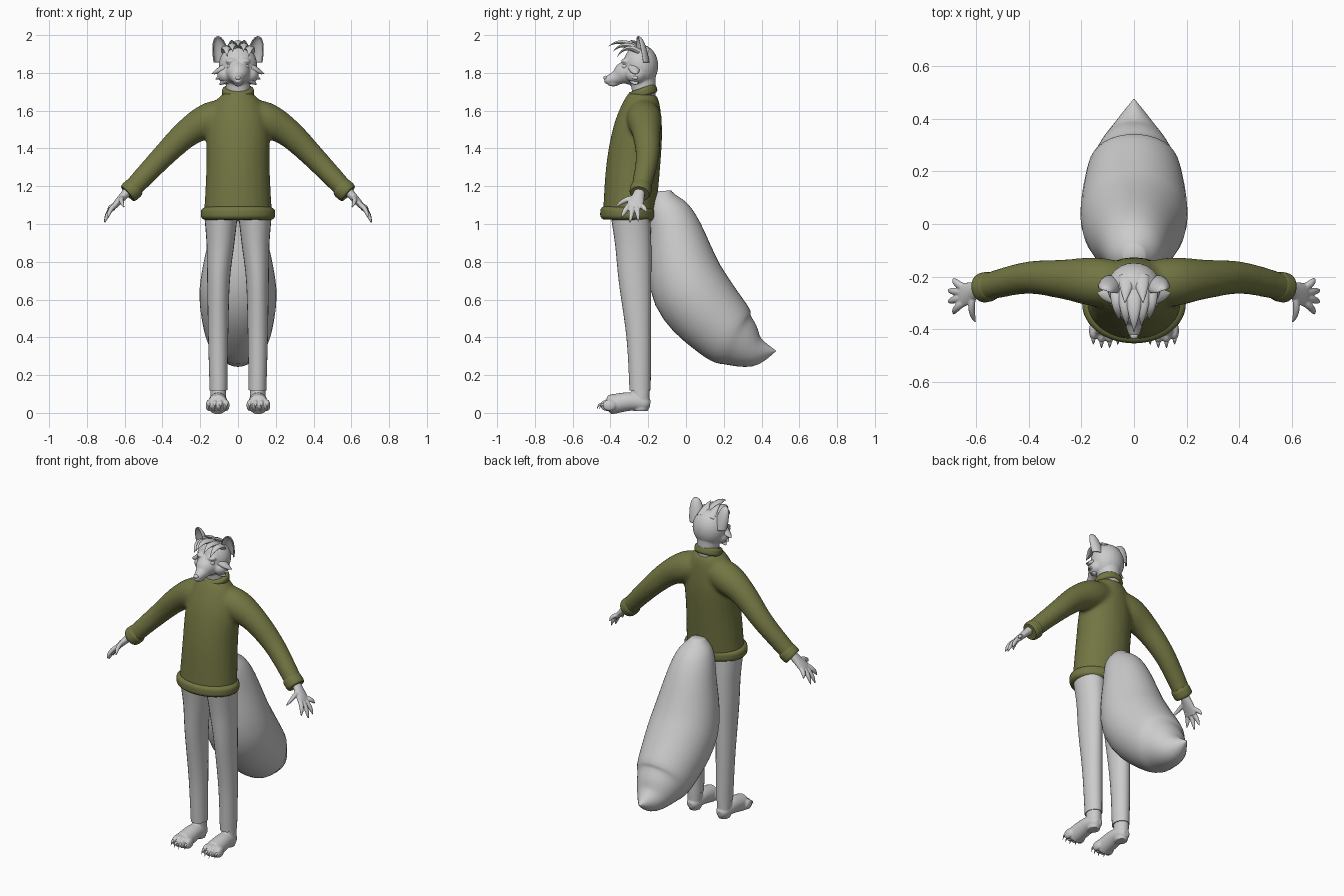
import bpy, bmesh, math
from mathutils import Vector, Matrix

cube = bpy.data.objects.get("Cube")
if cube:
    bpy.data.objects.remove(cube)


def make_material(name, red, green, blue):
    material = bpy.data.materials.new(name)
    material.use_nodes = True
    colour = (red, green, blue, 1)
    material.diffuse_color = colour
    material.node_tree.nodes["Principled BSDF"].inputs["Base Color"].default_value = colour
    return material


GREY = make_material("light grey", .6, .6, .6)
OLIVE = make_material("olive wool", .17, .18, .055)
ACROSS, DEEP = Vector((1, 0, 0)), Vector((0, 1, 0))
SIDES = (-1, 1)


def spline(points, steps=5):
    """Catmull-Rom curve through tuples of equal length."""
    padded = [points[0], *points, points[-1]]
    curve = []
    for before, start, end, after in zip(padded, padded[1:], padded[2:], padded[3:]):
        for step in range(steps):
            t = step / steps
            hermite = []
            for o, p, q, r in zip(before, start, end, after):
                leave, arrive = (q - o) / 2, (r - p) / 2
                bend = q - p
                hermite.append(p + t * (leave + t * (3 * bend - 2 * leave - arrive
                                                     + t * (leave + arrive - 2 * bend))))
            curve.append(hermite)
    return curve + [list(points[-1])]


def sweep(bm, points, ref=ACROSS, sides=24):
    """Closed tube; each point is x, y, z, half width along ref, half depth."""
    centres = [Vector(point[:3]) for point in points]
    last = len(points) - 1
    rows = []
    for i, (centre, point) in enumerate(zip(centres, points)):
        tangent = (centres[min(i + 1, last)] - centres[max(i - 1, 0)]).normalized()
        wide = (ref - tangent * ref.dot(tangent)).normalized()
        deep = tangent.cross(wide) * point[-1]
        wide = wide * point[3]
        angles = [math.tau * k / sides for k in range(sides)]
        rows.append([bm.verts.new(centre + wide * math.cos(a) + deep * math.sin(a)) for a in angles])
    for low, high in zip(rows, rows[1:]):
        for k in range(sides):
            bm.faces.new((low[k - 1], low[k], high[k], high[k - 1]))
    bm.faces.new(rows[0])
    bm.faces.new(rows[-1])


def tube(bm, points, ref=ACROSS, sides=24):
    sweep(bm, spline(points), ref, sides)


def spike(bm, root, middle, tip, radius, power=1.5, flat=.5, ref=ACROSS):
    """Bent, tapering lock, finger or claw."""
    root, middle, tip = Vector(root), Vector(middle), Vector(tip)
    points = []
    for step in range(9):
        t = step / 8
        centre = root.lerp(middle, t).lerp(middle.lerp(tip, t), t)
        width = max(radius * (1 - t ** power), .001)
        points.append((*centre, width, width * flat))
    sweep(bm, points, ref, sides=12)


def band(bm, start, end, wide, deep, ref=ACROSS):
    """Knitted cuff with a rounded, bulging profile."""
    start, end = Vector(start), Vector(end)
    points = []
    for step in range(11):
        t = step / 5 - 1
        bulge = 1 - t ** 4 / 8
        points.append((*start.lerp(end, step / 10), wide * bulge, deep * bulge))
    sweep(bm, points, ref, sides=48)


def ball(bm, centre, radii):
    shape = Matrix.Translation(centre) @ Matrix.Diagonal((*radii, 1))
    bmesh.ops.create_uvsphere(bm, u_segments=24, v_segments=16, radius=1, matrix=shape)


def finish(bm, name, material, voxel=0, soften=0, mirror=False):
    bmesh.ops.recalc_face_normals(bm, faces=bm.faces)
    mesh = bpy.data.meshes.new(name)
    bm.to_mesh(mesh)
    bm.free()
    mesh.materials.append(material)
    part = bpy.data.objects.new(name, mesh)
    bpy.context.collection.objects.link(part)
    bpy.ops.object.select_all(action="DESELECT")
    part.select_set(True)
    bpy.context.view_layer.objects.active = part
    bpy.ops.object.shade_smooth_by_angle(angle=math.radians(50))
    if mirror:
        part.modifiers.new("Mirror", "MIRROR").use_mirror_merge = False
    if voxel:
        fuse = part.modifiers.new("Fuse", "REMESH")
        fuse.mode, fuse.voxel_size, fuse.use_smooth_shade = "VOXEL", voxel, True
        part.modifiers.new("Soften", "SMOOTH").iterations = soften
    return part


# Sweater: torso and both sleeves fused
bm = bmesh.new()
tube(bm, [(0, -.3, 1.05, .18, .14), (0, -.28, 1.3, .168, .143), (0, -.255, 1.5, .166, .13),
          (0, -.235, 1.63, .13, .1), (0, -.227, 1.69, .08, .074)])
for s in SIDES:
    tube(bm, [(s * .04, -.23, 1.58, .085), (s * .15, -.22, 1.55, .093), (s * .27, -.21, 1.48, .075),
              (s * .41, -.205, 1.345, .061), (s * .575, -.243, 1.17, .051)], DEEP)
finish(bm, "sweater", OLIVE, voxel=.011, soften=8)

# Ribbed bands
bm = bmesh.new()
band(bm, (0, -.305, 1.02), (0, -.303, 1.09), .197, .15)
finish(bm, "sweater_hem", OLIVE)
bm = bmesh.new()
band(bm, (0, -.22, 1.675), (0, -.236, 1.72), .085, .077)
finish(bm, "collar", OLIVE)
bm = bmesh.new()
band(bm, (.54, -.235, 1.2), (.585, -.245, 1.16), .057, .057, DEEP)
finish(bm, "cuff", OLIVE, mirror=True)

# Trouser legs
bm = bmesh.new()
tube(bm, [(.09, -.295, 1.06, .09, .105), (.093, -.28, .9, .074, .096), (.103, -.27, .7, .06, .086),
          (.105, -.25, .4, .053, .065), (.103, -.243, .12, .047, .056)])
finish(bm, "trouser_leg", GREY, mirror=True)

# Feet: ankle, sole and four toes with claws
bm = bmesh.new()
claws = bmesh.new()
tube(bm, [(.104, -.24, .16, .042, .049), (.104, -.24, .06, .041, .047), (.104, -.24, .01, .034, .038)])
tube(bm, [(.104, -.19, .045, .02), (.104, -.22, .05, .04), (.106, -.3, .06, .049, .05),
          (.108, -.42, .04, .053, .026)])
for toe in (-1.5, -.5, .5, 1.5):
    x, y = .108 + toe * .031, abs(toe) * .013 - .425
    ball(bm, (x, y, .04), (.0165, .036, .03))
    spike(claws, (x, y - .02, .045), (x, y - .045, .05), (x, y - .053, .02), .009, flat=1)
finish(bm, "foot", GREY, voxel=.005, soften=2, mirror=True)
finish(claws, "toe_claws", GREY, mirror=True)

# Hands: palm, four fanned fingers and thumb
bm = bmesh.new()
tube(bm, [(.565, -.243, 1.19, .03, .027), (.6, -.25, 1.155, .031, .023),
          (.65, -.27, 1.1, .045, .016), (.664, -.274, 1.075, .034, .009)], DEEP)
for finger in (-1.5, -.5, .5, 1.5):
    fan = finger * finger
    root = Vector((.65, -.27 - finger * .02, 1.1))
    tip = Vector((.71 - fan * .01, -.275 - finger * .046, 1 + fan * .02 - finger * .01))
    knuckle = root.lerp(tip, .5) + Vector((.015, 0, .012))
    spike(bm, root, knuckle, tip, .0145, power=4, flat=.9, ref=DEEP)
spike(bm, (.61, -.265, 1.14), (.63, -.33, 1.135), (.6, -.378, 1.083), .0145, power=4, flat=.9, ref=DEEP)
finish(bm, "hand", GREY, voxel=.004, soften=1, mirror=True)

# Tail
bm = bmesh.new()
tube(bm, [(0, -.12, 1.175, .04), (0, -.11, 1.1, .1), (0, -.06, .96, .145), (0, .02, .66, .203),
          (0, .195, .445, .18), (0, .28, .375, .14), (0, .37, .33, .085), (0, .476, .328, .002)], sides=40)
finish(bm, "tail", GREY)

# Head: skull, neck, muzzle, chin, cheeks and brows fused
bm = bmesh.new()
ball(bm, (0, -.24, 1.838), (.102, .093, .112))
tube(bm, [(0, -.22, 1.66, .06), (0, -.23, 1.8, .07)])
tube(bm, [(0, -.27, 1.81, .077), (0, -.33, 1.796, .06), (0, -.37, 1.775, .038),
          (0, -.42, 1.762, .021), (0, -.432, 1.762, .01)])
ball(bm, (0, -.385, 1.742), (.02, .032, .014))
for s in SIDES:
    ball(bm, (s * .062, -.265, 1.79), (.048, .055, .045))
    ball(bm, (s * .034, -.318, 1.862), (.032, .026, .016))
finish(bm, "head", GREY, voxel=.006, soften=3)

# Face details
bm = bmesh.new()
ball(bm, (0, -.425, 1.774), (.016, .013, .011))
finish(bm, "nose", GREY)
bm = bmesh.new()
ball(bm, (.041, -.322, 1.833), (.018, .018, .015))
finish(bm, "eye", GREY, mirror=True)
bm = bmesh.new()
for row in range(3):
    x, z = .14 - row * .02, 1.795 - row * .028
    spike(bm, (x / 2, -.275, z + .035), (x * .85, -.27, z + .005), (x, -.26, z), .033, flat=.6, ref=DEEP)
finish(bm, "cheek_fur", GREY, mirror=True)

# Hair locks swept forward over the brow, with a shorter row behind
bm = bmesh.new()
for lock in (-2, -1, 0, 1, 2):
    x = lock * .028
    drop = abs(x)
    spike(bm, (x, -.25, 1.93 - drop / 3), (x * 1.2, drop * .6 - .35, 1.99 - drop / 2),
          (x, drop * .8 - .41, 1.94 - drop), .033)
for s in SIDES:
    spike(bm, (s * .028, -.2, 1.915), (s * .03, -.25, 1.96), (s * .035, -.3, 1.975), .032)
finish(bm, "hair", GREY)

# Cupped ears, open to the front
bm = bmesh.new()
rows = []
turn = Matrix.Rotation(.3, 3, "Z")
base, tip = Vector((.084, -.232, 1.855)), Vector((.106, -.254, 1.993))
for level in range(17):
    t = level / 16
    width = max(.043 * math.sqrt(1 - t ** 2.5), .002)
    row = []
    for step in range(-6, 7):
        angle = math.radians(step * 17)
        rim = Vector((math.sin(angle), math.cos(angle) * .8, 0)) * width
        row.append(bm.verts.new(base.lerp(tip, t) + turn @ rim))
    rows.append(row)
for low, high in zip(rows, rows[1:]):
    for k in range(1, len(low)):
        bm.faces.new((low[k - 1], low[k], high[k], high[k - 1]))
ear = finish(bm, "ear", GREY, mirror=True)
shell = ear.modifiers.new("Thickness", "SOLIDIFY")
shell.thickness, shell.offset = .006, 0
